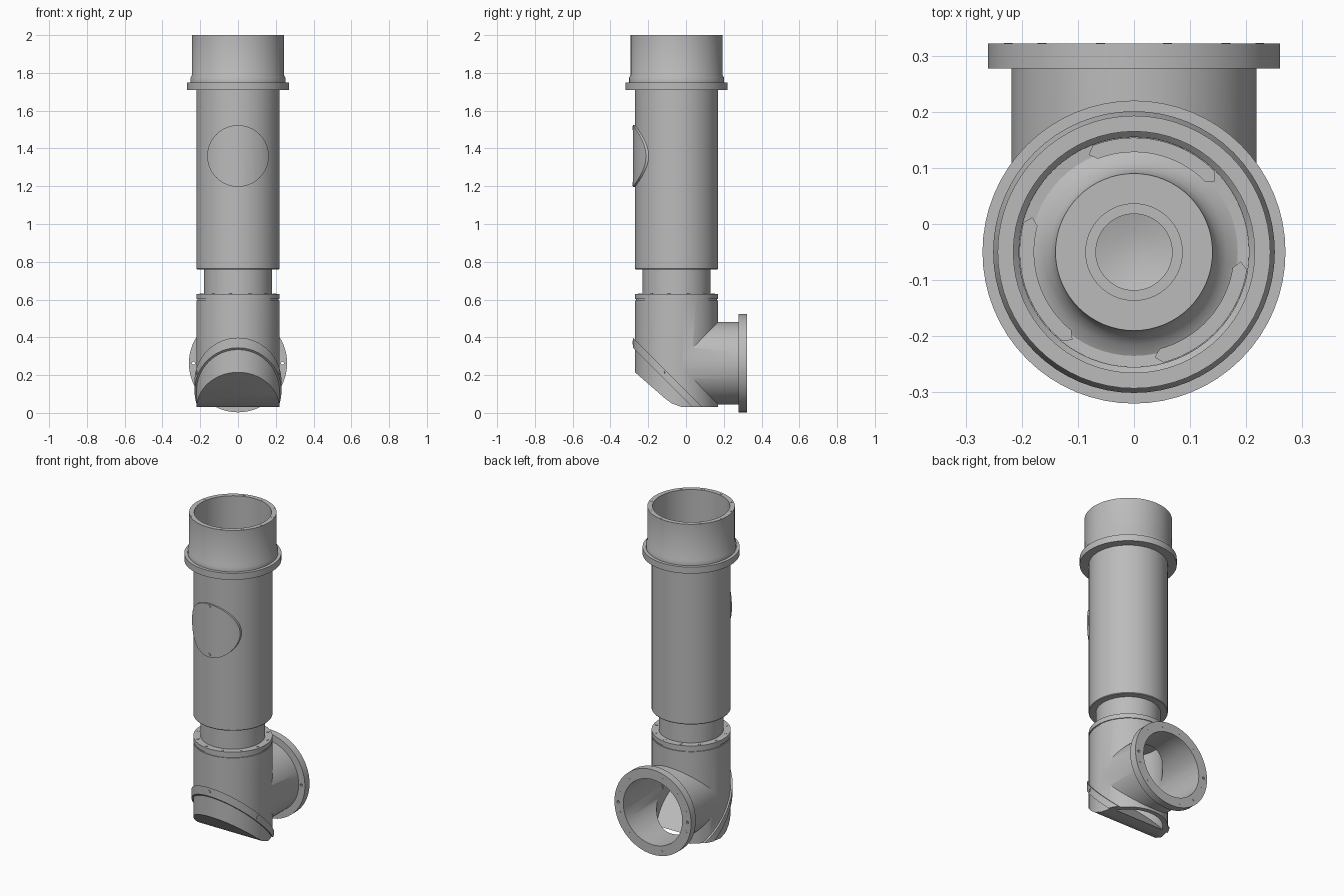
import bpy, bmesh, math
from mathutils import Matrix, Vector

if "Cube" in bpy.data.objects:
    bpy.data.objects.remove(bpy.data.objects["Cube"])

STEEL = bpy.data.materials.new("grey_metal")
STEEL.use_nodes = True
COLOUR = (0.5, 0.5, 0.5, 1)
STEEL.diffuse_color = COLOUR
STEEL.node_tree.nodes["Principled BSDF"].inputs["Base Color"].default_value = COLOUR

AXIS_Y = -0.05
PIPE_Z = 0.263
UPRIGHT = Matrix.Translation((0, AXIS_Y, 0))
BACKWARD = Matrix.Translation((0, 0, PIPE_Z)) @ Matrix.Rotation(-math.pi / 2, 4, 'X')


def finish(name, bm):
    bmesh.ops.recalc_face_normals(bm, faces=bm.faces)
    mesh = bpy.data.meshes.new(name)
    bm.to_mesh(mesh)
    bm.free()
    mesh.materials.append(STEEL)
    obj = bpy.data.objects.new(name, mesh)
    bpy.context.collection.objects.link(obj)
    return obj


def lathe(name, profile, place=UPRIGHT, steps=64):
    """Revolve a closed (radius, height) outline."""
    bm = bmesh.new()
    verts = [bm.verts.new((r, 0, h)) for r, h in profile]
    edges = [bm.edges.new((a, b)) for a, b in zip(verts, verts[1:] + verts[:1])
             if a.co.x > 0 or b.co.x > 0]
    bmesh.ops.spin(bm, geom=verts + edges, axis=(0, 0, 1), cent=(0, 0, 0),
                   angle=math.tau, steps=steps)
    bmesh.ops.remove_doubles(bm, verts=bm.verts, dist=1e-5)
    bm.transform(place)
    return finish(name, bm)


def rod(name, radius, low, high, place=UPRIGHT):
    return lathe(name, [(0, low), (radius, low), (radius, high), (0, high)], place)


def slice_off(obj, point, normal):
    """Remove what lies on the normal's side and close the cut."""
    bm = bmesh.new()
    bm.from_mesh(obj.data)
    bmesh.ops.bisect_plane(bm, geom=bm.verts[:] + bm.edges[:] + bm.faces[:], dist=1e-6,
                           plane_co=point, plane_no=normal, clear_outer=True)
    bmesh.ops.holes_fill(bm, edges=[e for e in bm.edges if e.is_boundary])
    bmesh.ops.recalc_face_normals(bm, faces=bm.faces)
    bm.to_mesh(obj.data)
    bm.free()


def combine(obj, other, operation):
    mod = obj.modifiers.new("join", 'BOOLEAN')
    mod.object, mod.operation, mod.solver = other, operation, 'EXACT'
    bpy.context.view_layer.update()
    bpy.context.view_layer.objects.active = obj
    bpy.ops.object.modifier_apply(modifier=mod.name)
    bpy.data.objects.remove(other)


def bolts(name, spots, radius=0.008, height=0.006):
    """Small discs at (centre, direction) spots."""
    bm = bmesh.new()
    for centre, direction in spots:
        turn = Vector(direction).to_track_quat('Z', 'Y').to_matrix().to_4x4()
        bmesh.ops.create_cone(bm, cap_ends=True, segments=12, radius1=radius, radius2=radius,
                              depth=height, matrix=Matrix.Translation(centre) @ turn)
    return finish(name, bm)


def circle_spots(radius, height, offset, place, count=12):
    angles = [math.radians(offset) + i * math.tau / count for i in range(count)]
    return [(place @ Vector((radius * math.cos(a), radius * math.sin(a), height)),
             place.to_3x3() @ Vector((0, 0, 1))) for a in angles]


# Upper tube with collar and flange
lathe("upper_tube", [(0.205, 1.71), (0.27, 1.71), (0.27, 1.75), (0.251, 1.75),
                     (0.251, 1.775), (0.243, 1.79), (0.243, 2.0), (0.215, 2.0), (0.215, 1.74),
                     (0.205, 1.73)])
bolts("rim_bolts", circle_spots(0.23, 1.998, 18.4, UPRIGHT))

# Dished floor with a raised hub and three curved slots
floor = lathe("slotted_floor", [(0, 1.7), (0.21, 1.7), (0.21, 1.72), (0.185, 1.718),
                                (0.165, 1.728), (0.15, 1.745), (0.142, 1.76), (0.14, 1.775),
                                (0.086, 1.775), (0.086, 1.768), (0.068, 1.768), (0.068, 1.755),
                                (0.035, 1.746), (0, 1.743)])


def slot_cutter(start, end, middle=0.191, half=0.012, steps=16):
    a, b = math.radians(start), math.radians(end)
    sweep = [a + (b - a) * i / steps for i in range(steps + 1)]
    outline = [(middle + half, t) for t in sweep]
    outline += [(middle, b + half / middle)]
    outline += [(middle - half, t) for t in reversed(sweep)]
    outline += [(middle, a - half / middle)]
    bm = bmesh.new()
    face = bm.faces.new([bm.verts.new((r * math.cos(t), AXIS_Y + r * math.sin(t), 1.65))
                         for r, t in outline])
    top = bmesh.ops.extrude_face_region(bm, geom=[face])["geom"]
    bmesh.ops.translate(bm, vec=(0, 0, 0.2),
                        verts=[v for v in top if isinstance(v, bmesh.types.BMVert)])
    return finish("slot_cutter", bm)


for start in (45, 165, 285):
    combine(floor, slot_cutter(start, start + 66), 'DIFFERENCE')

# Main barrel and the narrower neck below it
lathe("main_barrel", [(0.17, 0.76), (0.217, 0.76), (0.22, 0.764), (0.22, 1.71),
                      (0.208, 1.71), (0.208, 0.78), (0.17, 0.78)])
rod("neck", 0.18, 0.62, 0.775)

# Round hatch plate wrapped onto the barrel
hatch = lathe("hatch_plate", [(0.215, 1.1), (0.23, 1.1), (0.23, 1.6), (0.215, 1.6)])
disc = rod("hatch_shape", 0.163, -0.4, AXIS_Y, BACKWARD)
disc.data.transform(Matrix.Translation((0, 0, 1.36 - PIPE_Z)))
combine(hatch, disc, 'INTERSECT')
bolts("hatch_screws", [((0, AXIS_Y - 0.23, z), (0, -1, 0)) for z in (1.508, 1.212)], 0.01)

# Elbow housing: upright barrel with a sloped underside
elbow = lathe("elbow_housing", [(0, 0.03), (0.22, 0.03), (0.22, 0.594), (0.215, 0.594),
                                (0.215, 0.602), (0.22, 0.602), (0.22, 0.63), (0, 0.63)])
slope = [(-0.27, 0.215), (-0.115, 0.08), (-0.075, 0.05), (-0.02, 0.03)]
for (y1, z1), (y2, z2) in zip(slope, slope[1:]):
    slice_off(elbow, (0, y1, z1), (0, z2 - z1, y1 - y2))

# Diagonal band around the elbow
DIAGONAL = Vector((0, 1, 1)).normalized()
band = rod("diagonal_band", 0.23, 0.032, 0.6)
slice_off(band, (0, 0, 0.118), DIAGONAL)
slice_off(band, (0, 0, 0.065), -DIAGONAL)
combine(elbow, band, 'UNION')

# Outlet pipe, then the hollow inside
combine(elbow, rod("outlet", 0.218, -0.04, 0.28, BACKWARD), 'UNION')
for bore in (rod("upright_bore", 0.192, 0.03, 0.59),
             rod("outlet_bore", 0.2, AXIS_Y, 0.4, BACKWARD)):
    slice_off(bore, (0, 0, 0.075), -DIAGONAL)
    combine(elbow, bore, 'DIFFERENCE')
bolts("elbow_top_bolts", circle_spots(0.2, 0.629, 18.4, UPRIGHT))

spots = []
for degrees in (-90, -18, 198):
    a = math.radians(degrees)
    out = Vector((math.cos(a), math.sin(a), 0))
    centre = out * 0.23 + Vector((0, AXIS_Y, 0))
    centre.z = 0.092 - centre.y
    spots.append((centre, out))
bolts("band_bolts", spots, 0.01)

# Outlet flange with two open holes and a ring of bolts
flange = lathe("outlet_flange", [(0.2, 0.277), (0.26, 0.277), (0.26, 0.322), (0.2, 0.322)],
               BACKWARD)
for side in (-1, 1):
    hole = bolts("hole_cutter", [((side * 0.235, 0.3, PIPE_Z), (0, 1, 0))], 0.008, 0.2)
    combine(flange, hole, 'DIFFERENCE')
bolts("flange_bolts", circle_spots(0.232, 0.32, 15, BACKWARD))

# Smooth round walls, keep crisp edges
bpy.ops.object.select_all(action='DESELECT')
for obj in bpy.context.scene.objects:
    if obj.type == 'MESH':
        obj.select_set(True)
        bpy.context.view_layer.objects.active = obj
bpy.ops.object.shade_smooth_by_angle(angle=math.radians(30))
